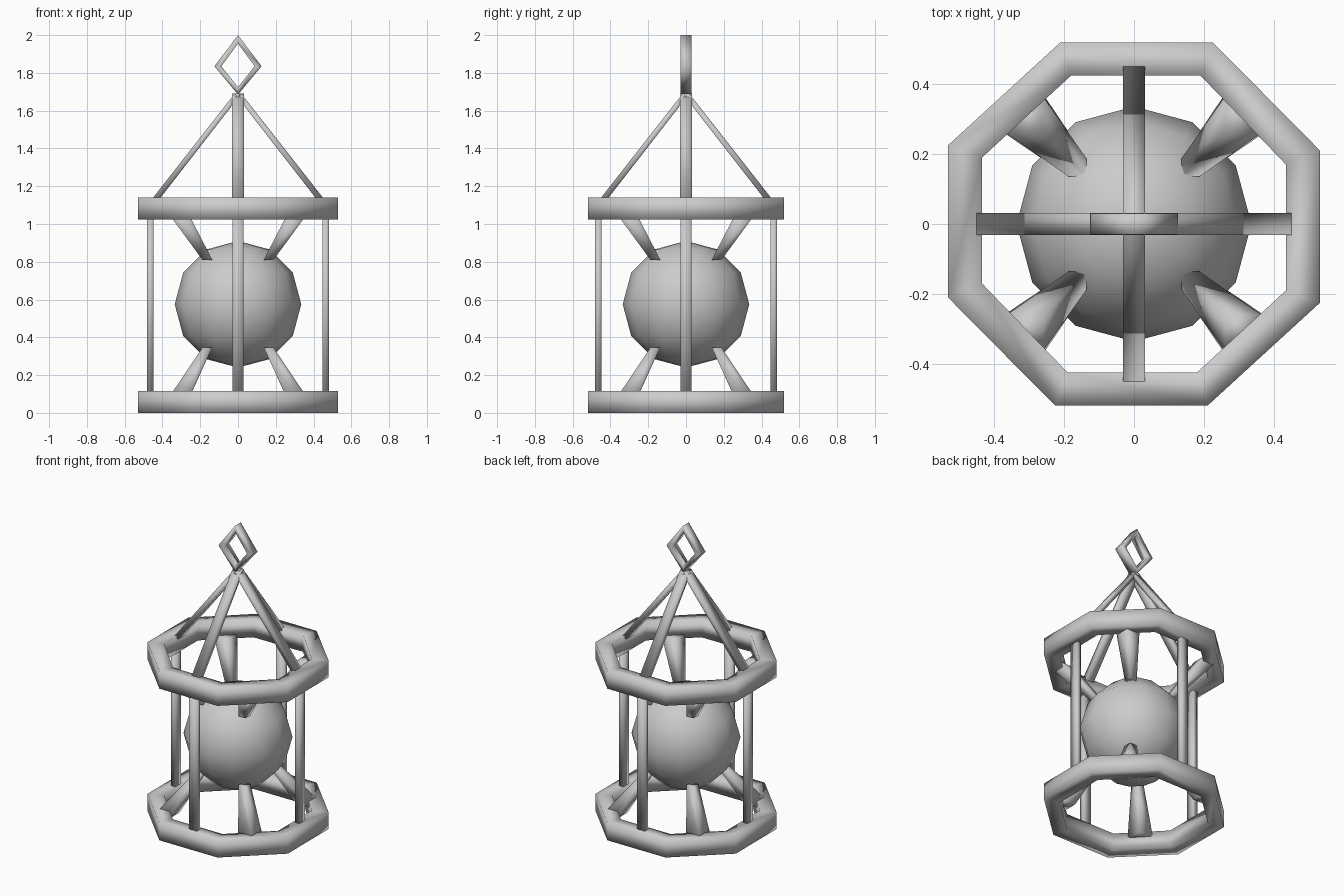
import bpy, bmesh, math
from mathutils import Matrix, Vector

if "Cube" in bpy.data.objects:
    bpy.data.objects.remove(bpy.data.objects["Cube"])

metal = bpy.data.materials.new("grey_metal")
metal.diffuse_color = (0.6, 0.6, 0.6, 1)
metal.use_nodes = True
metal.node_tree.nodes["Principled BSDF"].inputs["Base Color"].default_value = metal.diffuse_color


def finish(name, bm):
    bmesh.ops.recalc_face_normals(bm, faces=bm.faces)
    for f in bm.faces:
        f.smooth = True
    me = bpy.data.meshes.new(name)
    bm.to_mesh(me)
    bm.free()
    me.materials.append(metal)
    bpy.context.collection.objects.link(bpy.data.objects.new(name, me))


def loft(name, sections, closed=False):
    """Bridge four-point sections into a bar (capped) or a loop (closed)."""
    bm = bmesh.new()
    rows = [[bm.verts.new(p) for p in s] for s in sections]
    n = len(rows)
    for i in range(n if closed else n - 1):
        a, b = rows[i], rows[(i + 1) % n]
        for j in range(4):
            k = (j + 1) % 4
            bm.faces.new((a[j], a[k], b[k], b[j]))
    if not closed:
        bm.faces.new(rows[0])
        bm.faces.new(rows[-1])
    finish(name, bm)


def rect(cx, cy, hx, hy, z):
    """Horizontal rectangle section."""
    return [Vector((cx + sx * hx, cy + sy * hy, z))
            for sx, sy in ((-1, -1), (1, -1), (1, 1), (-1, 1))]


# octagonal rings, top and bottom
outer = [(0.225, 0.518), (0.53, 0.21), (0.53, -0.225), (0.21, -0.518)]
inner = [(0.19, 0.423), (0.433, 0.17), (0.433, -0.19), (0.18, -0.423)]
outer += [(-x, -y) for x, y in outer]
inner += [(-x, -y) for x, y in inner]
for name, z0, z1 in (("bottom_ring", 0, 0.115), ("top_ring", 1.025, 1.14)):
    loft(name, [[(*o, z0), (*o, z1), (*i, z1), (*i, z0)]
                for o, i in zip(outer, inner)], closed=True)

# posts and sloping roof bars on the four axes
for i in range(4):
    turn = Matrix.Rotation(i * math.pi / 2, 4, 'Z')
    post = [rect(0.464, 0, 0.017, 0.03, z) for z in (0.06, 1.08)]
    bar = [rect(0.445, 0, 0.02, 0.031, 1.12), rect(0, 0, 0.018, 0.031, 1.69)]
    loft(f"post_{i + 1}", [[turn @ p for p in s] for s in post])
    loft(f"roof_bar_{i + 1}", [[turn @ p for p in s] for s in bar])

# tapered struts from the rings toward the globe
for sx in (-1, 1):
    for sy in (-1, 1):
        def strut(name, *levels):
            loft(name, [rect(sx * c, sy * c, h, h, z) for c, h, z in levels])
        strut("upper_strut", (0.162, 0.026, 0.81), (0.312, 0.052, 1.05))
        strut("lower_strut", (0.163, 0.026, 0.345), (0.312, 0.055, 0.08))

# globe in the middle
bm = bmesh.new()
bmesh.ops.create_uvsphere(bm, u_segments=12, v_segments=6, radius=0.335,
                          matrix=Matrix.Translation((0, 0, 0.575)))
finish("globe", bm)

# diamond hanging loop
out_d = [(0, 2.0), (0.125, 1.835), (0, 1.685), (-0.125, 1.835)]
in_d = [(0, 1.955), (0.088, 1.835), (0, 1.725), (-0.088, 1.835)]
loft("hanging_loop", [[(o[0], -0.03, o[1]), (o[0], 0.03, o[1]),
                       (i[0], 0.03, i[1]), (i[0], -0.03, i[1])]
                      for o, i in zip(out_d, in_d)], closed=True)
